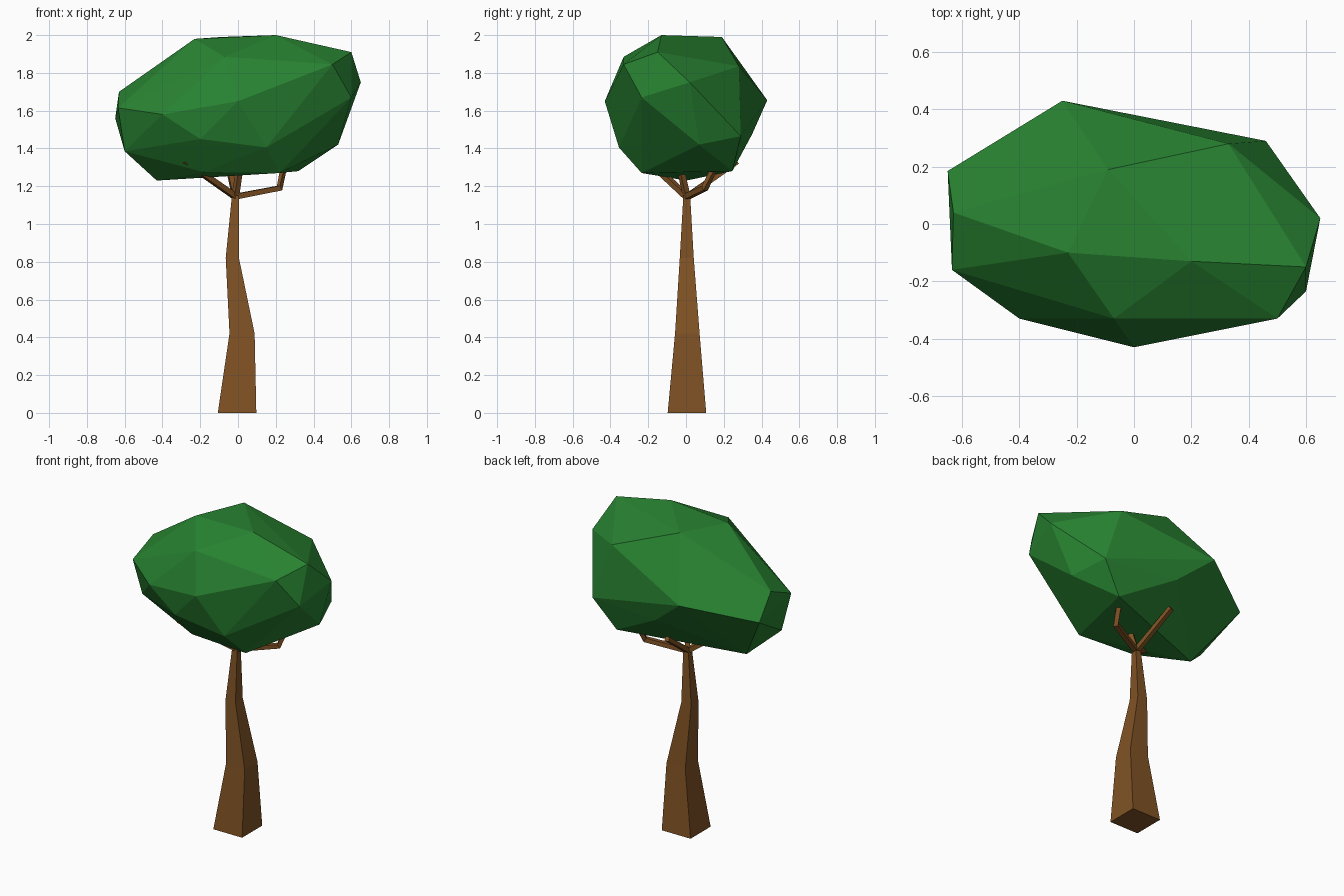
import bpy, bmesh, math
from mathutils import Vector

if "Cube" in bpy.data.objects:
    bpy.data.objects.remove(bpy.data.objects["Cube"])


def material(name, rgb):
    m = bpy.data.materials.new(name)
    m.diffuse_color = (*rgb, 1)
    m.use_nodes = True
    m.node_tree.nodes["Principled BSDF"].inputs["Base Color"].default_value = m.diffuse_color
    return m


bark = material("brown bark", (0.215, 0.085, 0.018))
leaf = material("green leaves", (0.021, 0.225, 0.031))


def finish(bm, name, mat):
    bmesh.ops.recalc_face_normals(bm, faces=bm.faces[:])
    me = bpy.data.meshes.new(name)
    bm.to_mesh(me)
    bm.free()
    me.materials.append(mat)
    ob = bpy.data.objects.new(name, me)
    bpy.context.collection.objects.link(ob)
    return ob


def loft(name, rings, mat):
    """Join equal-sided rings of points into a capped solid."""
    bm = bmesh.new()
    vs = [[bm.verts.new(p) for p in ring] for ring in rings]
    n = len(vs[0])
    for a, b in zip(vs, vs[1:]):
        for i in range(n):
            j = (i + 1) % n
            bm.faces.new((a[i], a[j], b[j], b[i]))
    bm.faces.new(vs[0][::-1])
    bm.faces.new(vs[-1])
    return finish(bm, name, mat)


def branch(name, path, r0, r1):
    """Four-sided tapering limb along a path."""
    pts = [Vector(p) for p in path]
    rings = []
    for i, p in enumerate(pts):
        d = (pts[min(i + 1, len(pts) - 1)] - pts[max(i - 1, 0)]).normalized()
        u = d.cross(Vector((0, 0, 1))).normalized()
        v = u.cross(d)
        r = r0 + (r1 - r0) * i / (len(pts) - 1)
        rings.append([p + r * (math.cos(a) * u + math.sin(a) * v)
                      for a in [math.pi * (k / 2 + 0.25) for k in range(4)]])
    loft(name, rings, bark)


# Trunk: square sections (x0, x1, y0, y1, z)
sections = [(-0.107, 0.097, -0.097, 0.107, 0), (-0.045, 0.088, -0.058, 0.072, 0.42),
            (-0.065, 0.005, -0.033, 0.041, 0.82), (-0.032, 0.004, -0.014, 0.022, 1.15)]
loft("trunk", [[(a, c, z), (b, c, z), (b, d, z), (a, d, z)]
               for a, b, c, d, z in sections], bark)

# Branches fanning out from the top of the trunk
fork = (-0.014, 0.004, 1.145)
branch("left_branch", [fork, (-0.285, -0.2, 1.335)], 0.021, 0.02)
branch("right_branch", [fork, (0.22, 0.10, 1.19), (0.25, 0.17, 1.34)], 0.021, 0.019)
branch("back_branch", [fork, (-0.055, 0.27, 1.33)], 0.021, 0.019)
branch("middle_branch", [fork, (0.015, -0.04, 1.34)], 0.021, 0.019)

# Canopy: faceted hull around a few corner points
corners = [
    # top
    (-0.23, -0.10, 1.98), (0.20, -0.13, 2.0), (-0.09, 0.19, 1.99), (0.33, 0.28, 1.835),
    (0.60, -0.15, 1.91), (-0.07, -0.33, 1.885), (0.50, -0.33, 1.845),
    # middle
    (0.65, 0.02, 1.75), (0.60, -0.235, 1.67), (0.0, -0.43, 1.65), (-0.40, -0.33, 1.58),
    (-0.635, -0.16, 1.615), (-0.63, 0.04, 1.70), (-0.65, 0.185, 1.56),
    (-0.25, 0.43, 1.655), (0.46, 0.29, 1.465), (-0.03, 0.35, 1.475),
    # underside
    (0.53, 0.07, 1.42), (0.15, -0.355, 1.405), (-0.20, -0.355, 1.45), (-0.60, -0.113, 1.385),
    (-0.43, 0.0, 1.23), (-0.18, -0.21, 1.275), (0.22, -0.235, 1.27), (0.32, 0.245, 1.28)]
bm = bmesh.new()
for c in corners:
    bm.verts.new(c)
bmesh.ops.convex_hull(bm, input=bm.verts[:])
bmesh.ops.delete(bm, geom=[v for v in bm.verts if not v.link_faces], context='VERTS')
finish(bm, "canopy", leaf)
